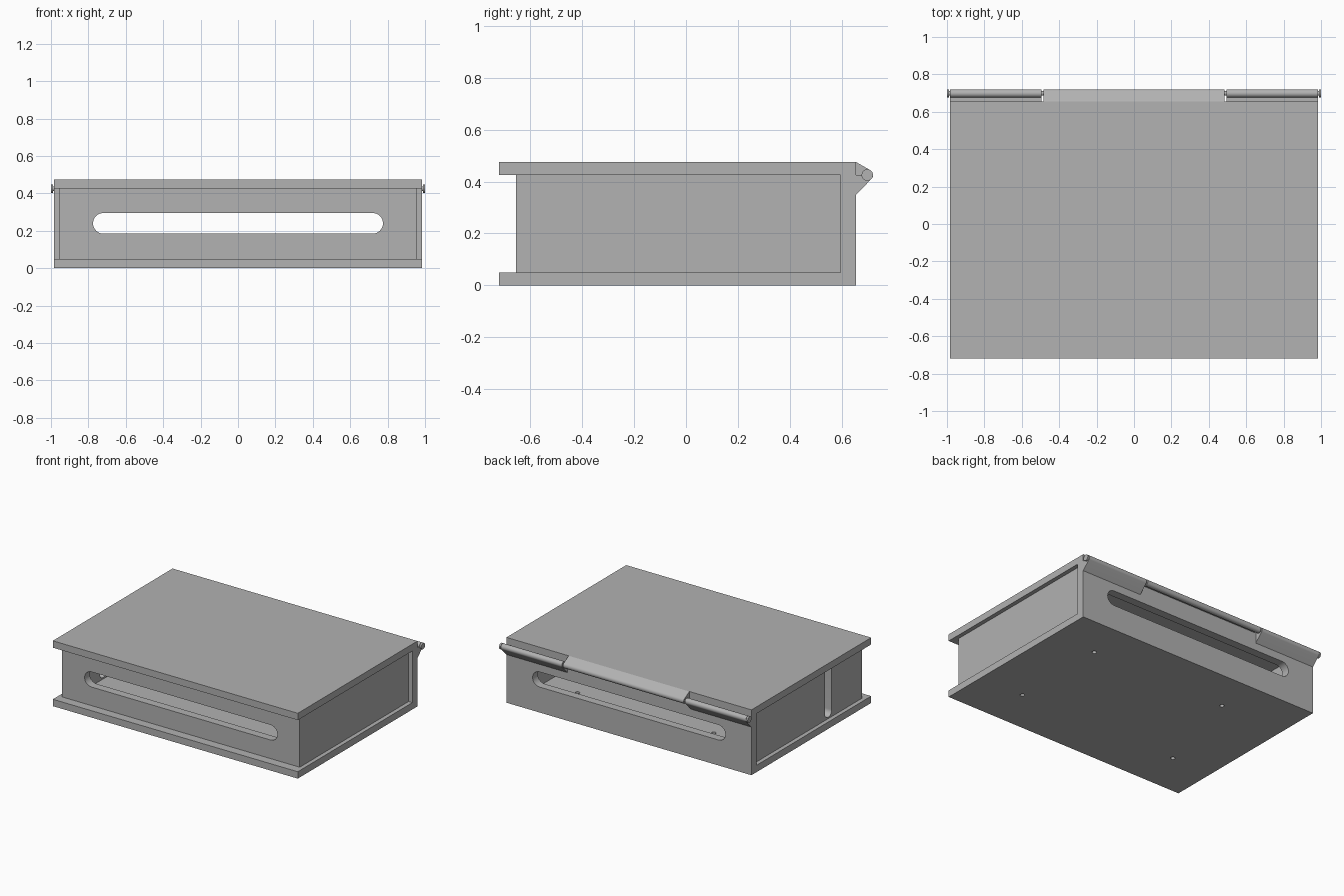
import bpy, bmesh, math
from mathutils import Vector

old = bpy.data.objects.get("Cube")
if old:
    bpy.data.objects.remove(old)

GREY = (0.445, 0.445, 0.445, 1)
mat = bpy.data.materials.new("plain grey")
mat.use_nodes = True
mat.diffuse_color = GREY
mat.node_tree.nodes["Principled BSDF"].inputs["Base Color"].default_value = GREY


def prism(name, points, axis, lo, hi):
    """Extrude a 2D profile along an axis; the profile uses the other two axes in order."""
    bm = bmesh.new()

    def place(p, d):
        co = list(p)
        co.insert("xyz".index(axis), d)
        return bm.verts.new(co)

    face = bm.faces.new([place(p, lo) for p in points])
    ext = bmesh.ops.extrude_face_region(bm, geom=[face])
    move = Vector([hi - lo if a == axis else 0 for a in "xyz"])
    bmesh.ops.translate(bm, vec=move, verts=[g for g in ext["geom"] if isinstance(g, bmesh.types.BMVert)])
    bmesh.ops.recalc_face_normals(bm, faces=bm.faces)
    mesh = bpy.data.meshes.new(name)
    bm.to_mesh(mesh)
    bm.free()
    mesh.materials.append(mat)
    obj = bpy.data.objects.new(name, mesh)
    bpy.context.collection.objects.link(obj)
    return obj


def rect(a0, a1, b0, b1):
    return [(a0, b0), (a1, b0), (a1, b1), (a0, b1)]


def arc(cx, cy, r, start, end, n=16):
    angles = [math.radians(start + (end - start) * i / n) for i in range(n + 1)]
    return [(cx + r * math.cos(a), cy + r * math.sin(a)) for a in angles]


def circle(cx, cy, r):
    return arc(cx, cy, r, 0, 360, 32)[:-1]


def cut(obj, cutter):
    mod = obj.modifiers.new("cut", 'BOOLEAN')
    mod.operation, mod.solver, mod.object = 'DIFFERENCE', 'EXACT', cutter
    bpy.context.view_layer.objects.active = obj
    bpy.ops.object.modifier_apply(modifier=mod.name)
    bpy.data.objects.remove(cutter)


def smooth(obj):
    bpy.ops.object.select_all(action='DESELECT')
    obj.select_set(True)
    bpy.context.view_layer.objects.active = obj
    bpy.ops.object.shade_smooth_by_angle(angle=math.radians(30))


W, FRONT, BACK = 0.985, -0.72, 0.655      # plate half width and depth limits
FLOOR, RIM, TOP = 0.05, 0.425, 0.475      # floor top, wall top, lid top
T = 0.06                                  # wall thickness

# Base plate and back wall in one L-shaped profile
base = prism("base_and_back_wall",
             [(FRONT, 0), (BACK, 0), (BACK, RIM), (BACK - T, RIM), (BACK - T, FLOOR), (FRONT, FLOOR)],
             'x', -W, W)

# Front and side walls as one U-shaped profile
SIDE, WALL = 0.955, -0.655
walls = prism("front_and_side_walls",
              [(-SIDE, WALL), (SIDE, WALL), (SIDE, BACK - T), (SIDE - T, BACK - T), (SIDE - T, WALL + T),
               (T - SIDE, WALL + T), (T - SIDE, BACK - T), (-SIDE, BACK - T)],
              'z', FLOOR, RIM)

# Long rounded slots through front and back walls
slot = arc(0.72, 0.24, 0.055, -90, 90) + arc(-0.72, 0.24, 0.055, 90, 270)
cut(base, prism("slot_cutter", slot, 'y', 0.5, 0.8))
cut(walls, prism("slot_cutter", slot, 'y', -0.8, -0.5))

# Narrow upright slot in one side wall, open at the top
notch = arc(-0.27, 0.1, 0.04, 180, 360) + [(-0.23, 0.5), (-0.31, 0.5)]
cut(walls, prism("notch_cutter", notch, 'x', -1.1, -0.85))

# Screw holes in the floor
for x, y in [(0.63, 0.345), (0.63, -0.39), (-0.465, 0.345), (-0.66, -0.39)]:
    cut(base, prism("hole_cutter", circle(x, y, 0.015), 'z', -0.1, 0.1))

# Lid
prism("lid", rect(FRONT, BACK, RIM, TOP), 'x', -W, W)

# Hinge knuckles: outer pair on the back wall, middle one on the lid
HY, R = 0.698, 0.022
lower = [(BACK, RIM), (BACK, 0.35)] + arc(HY, RIM, R, -45, 180)
upper = [(BACK, RIM), (HY - R, RIM)] + arc(HY, RIM, R, 180, 415) + [(BACK, TOP)]
for side, lo, hi in (("right", -W, -0.495), ("left", 0.495, W)):
    smooth(prism("hinge_knuckle_" + side, lower, 'x', lo, hi))
smooth(prism("hinge_knuckle_middle", upper, 'x', -0.485, 0.485))

# Hinge pin with end heads
smooth(prism("hinge_pin", circle(HY, RIM, 0.012), 'x', -0.99, 0.99))
for side, lo, hi in (("right", -1, -0.988), ("left", 0.988, 1)):
    smooth(prism("pin_head_" + side, circle(HY, RIM, R), 'x', lo, hi))

for obj in (base, walls):
    smooth(obj)
